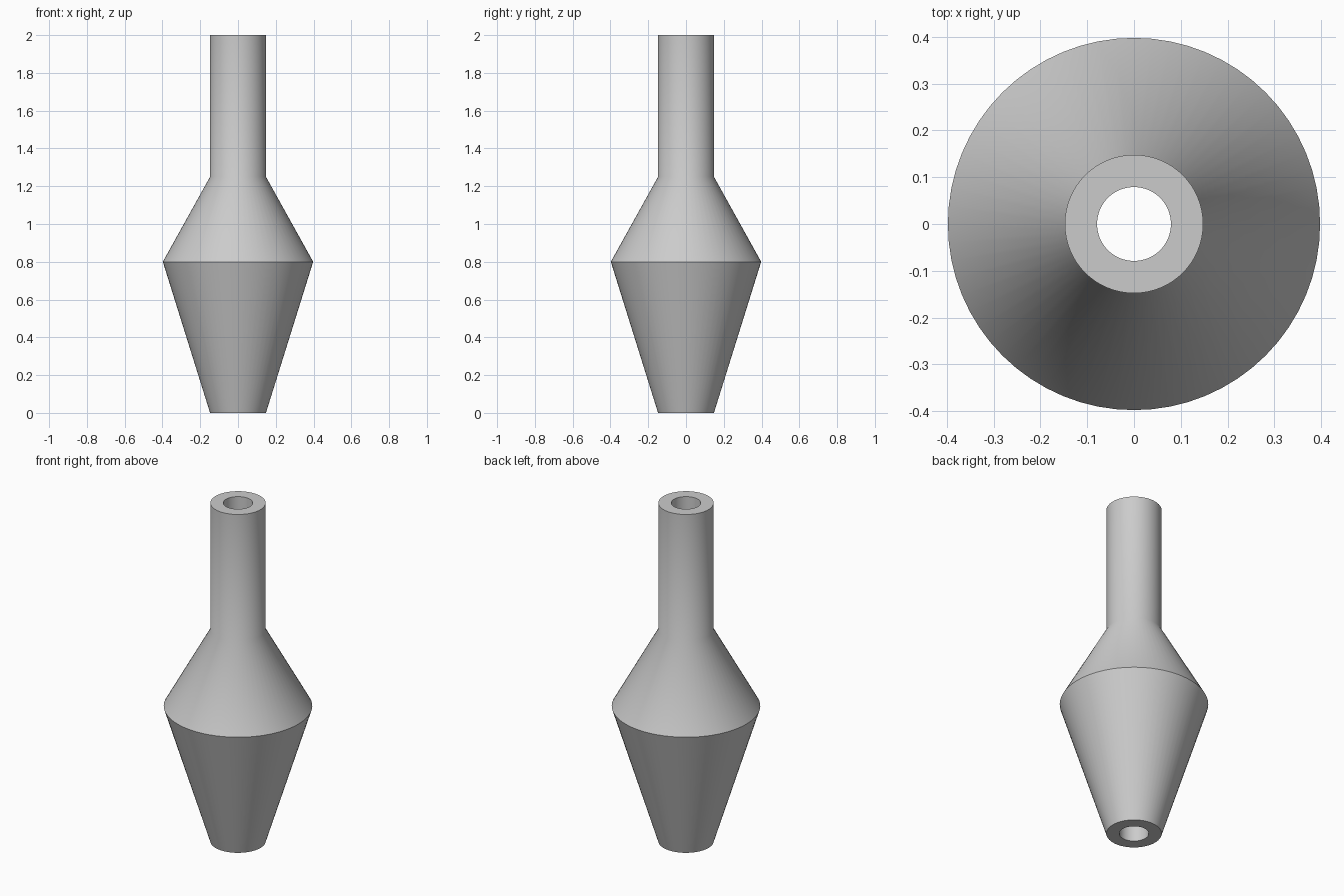
import bpy, bmesh, math

if "Cube" in bpy.data.objects:
    bpy.data.objects.remove(bpy.data.objects["Cube"])

SEGMENTS = 64

# Closed wall section (radius, height): outer profile going up, bore going down
PROFILE = [(0.148, 0.0), (0.398, 0.8), (0.148, 1.25), (0.148, 2.0),
           (0.079, 2.0), (0.079, 0.0)]


def lathe(name, profile, material):
    """Spin a closed profile round the z axis."""
    bm = bmesh.new()
    rings = []
    for r, z in profile:
        angles = [2 * math.pi * i / SEGMENTS for i in range(SEGMENTS)]
        rings.append([bm.verts.new((r * math.cos(a), r * math.sin(a), z)) for a in angles])
    for k, low in enumerate(rings):
        high = rings[(k + 1) % len(rings)]
        for i in range(SEGMENTS):
            j = (i + 1) % SEGMENTS
            bm.faces.new((low[i], low[j], high[j], high[i]))
    bmesh.ops.recalc_face_normals(bm, faces=bm.faces)
    mesh = bpy.data.meshes.new(name)
    bm.to_mesh(mesh)
    bm.free()
    mesh.materials.append(material)
    obj = bpy.data.objects.new(name, mesh)
    bpy.context.collection.objects.link(obj)
    return obj


grey = bpy.data.materials.new("light grey")
grey.diffuse_color = (0.6, 0.6, 0.6, 1.0)
grey.use_nodes = True
grey.node_tree.nodes["Principled BSDF"].inputs["Base Color"].default_value = grey.diffuse_color

# Hollow double-cone body with a straight neck and a through bore
body = lathe("hollow_body", PROFILE, grey)
bpy.context.view_layer.objects.active = body
body.select_set(True)
# The shoulder-to-neck bend stays smooth; the belly and rims stay sharp
bpy.ops.object.shade_smooth_by_angle(angle=math.radians(35))
